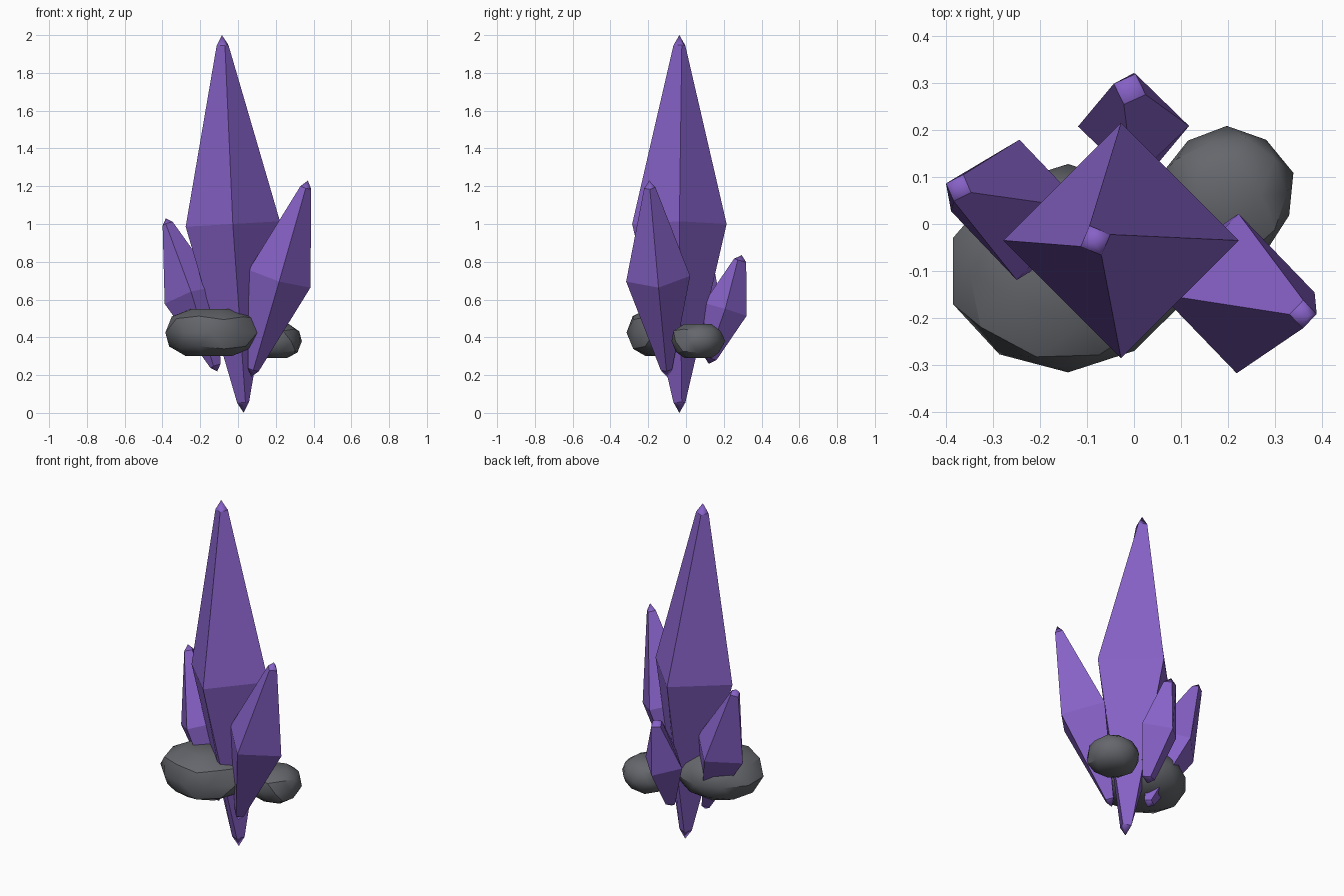
import bpy, bmesh, math, random
from mathutils import Vector

cube = bpy.data.objects.get("Cube")
if cube:
    bpy.data.objects.remove(cube, do_unlink=True)


def make_material(name, rgb):
    mat = bpy.data.materials.new(name)
    mat.use_nodes = True
    mat.diffuse_color = (*rgb, 1)
    mat.node_tree.nodes["Principled BSDF"].inputs["Base Color"].default_value = (*rgb, 1)
    return mat


purple = make_material("crystal purple", (0.24, 0.12, 0.57))
grey = make_material("stone grey", (0.13, 0.135, 0.15))


def add_object(name, bm, mat):
    bmesh.ops.recalc_face_normals(bm, faces=bm.faces)
    mesh = bpy.data.meshes.new(name)
    bm.to_mesh(mesh)
    bm.free()
    mesh.materials.append(mat)
    obj = bpy.data.objects.new(name, mesh)
    bpy.context.collection.objects.link(obj)
    return obj


def crystal(name, bottom, top, radius, tip_radius, tip_height, twist):
    """Four-sided shard: small end rings, a wide middle ring and pointed tips."""
    bottom, top = Vector(bottom), Vector(top)
    axis = top - bottom
    length = axis.length
    turn = Vector((0, 0, 1)).rotation_difference(axis)
    bm = bmesh.new()

    def ring(height, r, degrees):
        verts = []
        for i in range(4):
            a = math.radians(degrees + 90 * i)
            p = Vector((r * math.cos(a), r * math.sin(a), height))
            verts.append(bm.verts.new(bottom + turn @ p))
        return verts

    rings = [ring(tip_height, tip_radius, twist),
             ring(length / 2, radius, 0),
             ring(length - tip_height, tip_radius, twist)]
    for low, high in zip(rings, rings[1:]):
        for i in range(4):
            j = (i + 1) % 4
            bm.faces.new((low[i], low[j], high[j], high[i]))
    # Softly shaded points at both ends
    for end, loop in ((bottom, rings[0]), (top, rings[2])):
        point = bm.verts.new(end)
        for i in range(4):
            bm.faces.new((loop[i], loop[(i + 1) % 4], point)).smooth = True
    return add_object(name, bm, purple)


def rock(name, centre, size, seed):
    """Flattened, slightly uneven boulder with a level top and underside."""
    rng = random.Random(seed)
    bm = bmesh.new()
    bmesh.ops.create_icosphere(bm, subdivisions=2, radius=1)
    for v in bm.verts:
        v.co *= rng.uniform(0.95, 1.04)
        v.co.z = max(-1, min(1, v.co.z * 1.3))
        v.co = Vector(centre) + Vector([c * s for c, s in zip(v.co, size)])
    obj = add_object(name, bm, grey)
    bpy.ops.object.select_all(action="DESELECT")
    obj.select_set(True)
    bpy.context.view_layer.objects.active = obj
    bpy.ops.object.shade_smooth_by_angle(angle=math.radians(30))
    return obj


# Crystals
crystal("main_crystal", (0.03, -0.035, 0), (-0.085, -0.035, 2), 0.25, 0.034, 0.055, 22)
crystal("left_crystal", (0.07, -0.10, 0.19), (0.37, -0.195, 1.23), 0.17, 0.03, 0.04, 0)
crystal("right_crystal", (-0.11, -0.02, 0.22), (-0.382, 0.08, 1.03), 0.15, 0.03, 0.03, -20)
crystal("back_crystal", (0.008, 0.12, 0.26), (-0.01, 0.295, 0.835), 0.118, 0.036, 0.03, -20)

# Rocks
rock("front_rock", (-0.14, -0.10, 0.425), (0.25, 0.22, 0.125), 3)
rock("back_rock", (0.197, 0.062, 0.38), (0.143, 0.145, 0.09), 8)
